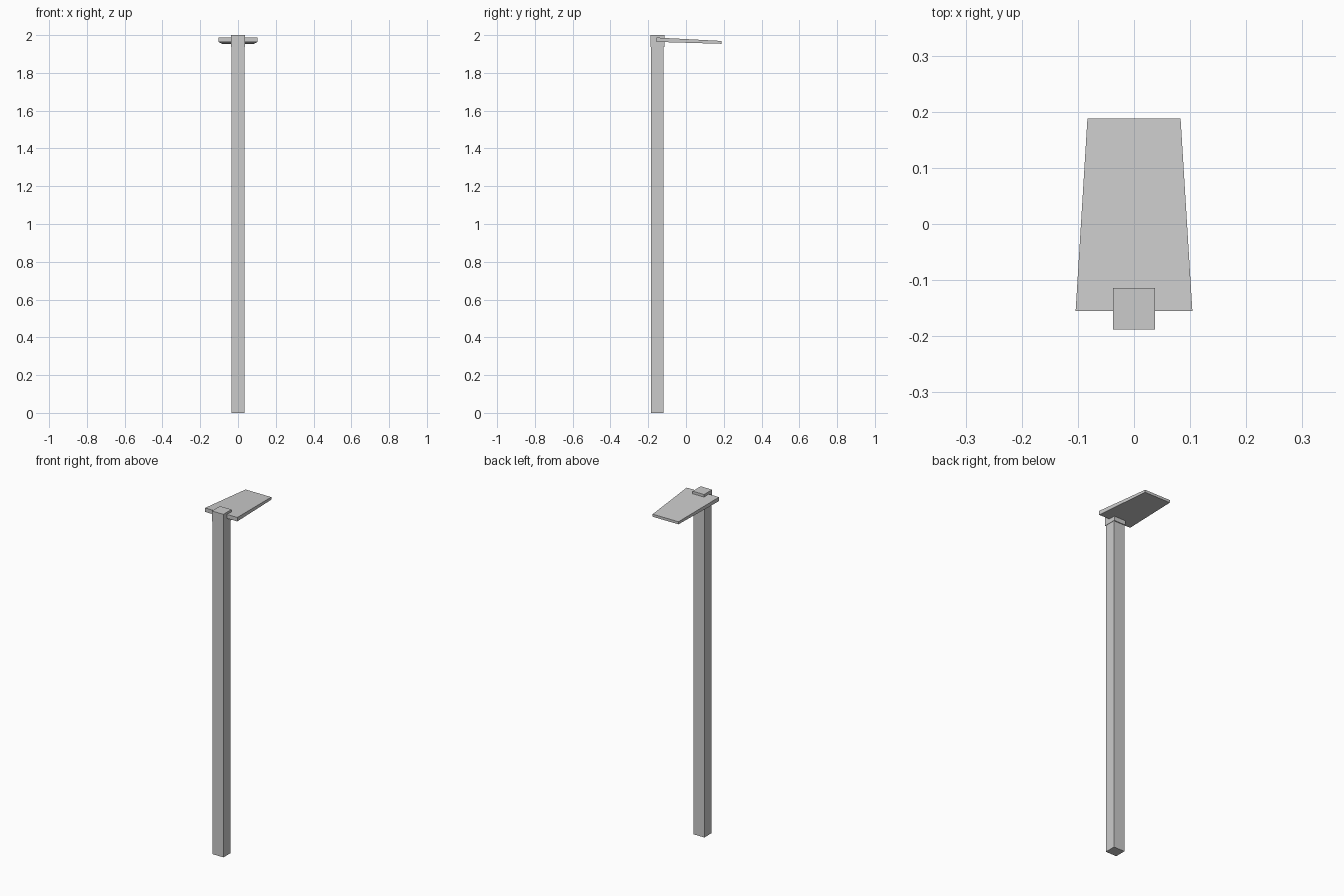
import bpy
import bmesh

if "Cube" in bpy.data.objects:
    bpy.data.objects.remove(bpy.data.objects["Cube"])


def hull_block(name, near, far):
    """Six-sided block between two rectangles: (y, half_width, z_low, z_high)."""
    bm = bmesh.new()
    rings = []
    for y, w, lo, hi in (near, far):
        rings.append([bm.verts.new((x, y, z))
                      for x, z in ((-w, lo), (w, lo), (w, hi), (-w, hi))])
    a, b = rings
    bm.faces.new(a)
    bm.faces.new(b[::-1])
    for i in range(4):
        j = (i + 1) % 4
        bm.faces.new((a[j], a[i], b[i], b[j]))
    bmesh.ops.recalc_face_normals(bm, faces=bm.faces[:])
    mesh = bpy.data.meshes.new(name)
    bm.to_mesh(mesh)
    bm.free()
    obj = bpy.data.objects.new(name, mesh)
    bpy.context.collection.objects.link(obj)
    return obj


# Tall square post
hull_block("post", (-0.184, 0.035, 0, 1.94), (-0.119, 0.035, 0, 1.94))

# Slightly wider head block on top of the post
hull_block("post_head", (-0.188, 0.037, 1.938, 2.0), (-0.114, 0.037, 1.938, 2.0))

# Tapered lamp panel, tilting down away from the post
hull_block("lamp_panel", (-0.155, 0.104, 1.964, 1.987), (0.188, 0.083, 1.954, 1.969))
